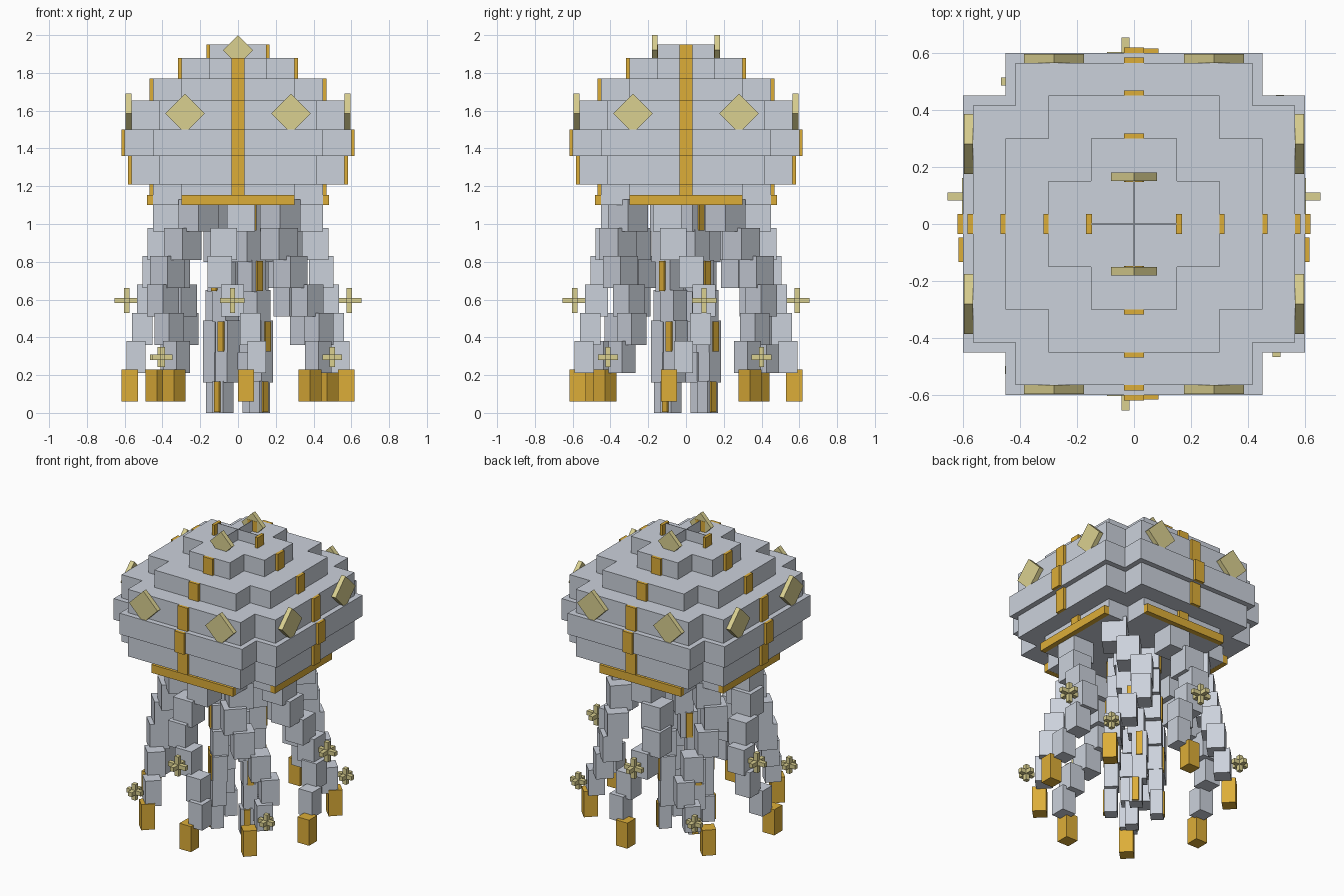
import bpy, bmesh
from math import sin, cos, radians, pi
from mathutils import Matrix, Vector

cube = bpy.data.objects.get("Cube")
if cube:
    bpy.data.objects.remove(cube, do_unlink=True)


def material(name, color):
    m = bpy.data.materials.new(name)
    m.diffuse_color = (*color, 1)
    m.use_nodes = True
    m.node_tree.nodes["Principled BSDF"].inputs["Base Color"].default_value = (*color, 1)
    return m


MATS = [material("pale grey", (0.60, 0.64, 0.71)),
        material("gold", (0.72, 0.42, 0.04)),
        material("pale straw", (0.70, 0.63, 0.28))]
GREY, GOLD, STRAW = range(3)


def box(bm, center, size, mat=GREY, rot=Matrix()):
    """Add one box, rotated about its own centre."""
    m = Matrix.Translation(center) @ rot @ Matrix.Diagonal((*size, 1))
    made = bmesh.ops.create_cube(bm, size=1, matrix=m)
    for f in {f for v in made["verts"] for f in v.link_faces}:
        f.material_index = mat


def finish(bm, name):
    mesh = bpy.data.meshes.new(name)
    bm.to_mesh(mesh)
    bm.free()
    for m in MATS:
        mesh.materials.append(m)
    ob = bpy.data.objects.new(name, mesh)
    bpy.context.collection.objects.link(ob)


def turn(angle):
    return Matrix.Rotation(angle, 4, "Z")


def cross_layer(bm, arm, waist, z0, z1):
    """Extrude a plus-shaped outline."""
    quarter = [(arm, -waist), (arm, waist), (waist, waist)]
    verts = []
    for k in range(4):
        for x, y in quarter:
            verts.append(bm.verts.new(turn(k * pi / 2) @ Vector((x, y, z0))))
    base = bm.faces.new(verts)
    top = bmesh.ops.extrude_face_region(bm, geom=[base])["geom"]
    moved = [v for v in top if isinstance(v, bmesh.types.BMVert)]
    bmesh.ops.translate(bm, vec=(0, 0, z1 - z0), verts=moved)
    bmesh.ops.recalc_face_normals(bm, faces=bm.faces)


# Bell: stepped plus-shaped layers, arm reach and height span
LAYERS = [(0.45, 1.10, 1.21), (0.565, 1.21, 1.36), (0.60, 1.36, 1.50),
          (0.565, 1.50, 1.655), (0.45, 1.655, 1.77), (0.30, 1.77, 1.88)]
bm = bmesh.new()
for arm, z0, z1 in LAYERS:
    cross_layer(bm, arm, arm - 0.15, z0, z1)
finish(bm, "bell")

# Thin crossed fins on the crown
bm = bmesh.new()
for k in range(2):
    box(bm, (0, 0, 1.915), (0.30, 0.003, 0.07), GREY, turn(k * pi / 2))
finish(bm, "crown_fins")

# Gold ribs running up each side, and rim bars below
ribs, rim = bmesh.new(), bmesh.new()
for k in range(4):
    r = turn(k * pi / 2)
    for arm, z0, z1 in LAYERS + [(0.15, 1.88, 1.95)]:
        box(ribs, r @ Vector((arm + 0.008, 0, (z0 + z1) / 2)), (0.02, 0.07, z1 - z0), GOLD, r)
    box(rim, r @ Vector((0.465, 0, 1.127)), (0.035, 0.60, 0.055), GOLD, r)
finish(ribs, "bell_ribs")
finish(rim, "bell_rim")

# Diamond plates: two on each side, and two on the crown
bm = bmesh.new()
diamond = Matrix.Rotation(pi / 4, 4, "X")
for k in range(4):
    r = turn(k * pi / 2)
    for y in (-0.28, 0.28):
        box(bm, r @ Vector((0.58, y, 1.585)), (0.03, 0.148, 0.148), STRAW, r @ diamond)
    if k % 2:
        box(bm, r @ Vector((0.165, 0, 1.92)), (0.03, 0.113, 0.113), STRAW, r @ diamond)
finish(bm, "diamond_plates")


def place(theta, radius, sway, z):
    return turn(theta) @ Vector((radius, sway, z))


# Eight outer tentacles of swaying blocks, with gold tips and star stingers
stars = bmesh.new()
for i in range(8):
    theta = i * pi / 4
    bm = bmesh.new()
    for s in range(7):
        width = 0.15 - 0.01 * s - (0.005 if s == 6 else 0)
        radius = 0.375 + 0.033 * s
        sway = 0.1 * cos(s + theta + radians(171))
        z = 1.045 - 0.15 * s
        box(bm, place(theta, radius, sway, z), (width, width, 0.17),
            GOLD if s == 6 else GREY, turn(theta))
        if s == (5 if i % 2 else 3):
            c = place(theta, radius + width / 2 + 0.055, sway, z)
            reach = 0.105 if i % 2 else 0.13
            for axis in range(3):
                size = [0.028] * 3
                size[axis] = reach
                box(stars, c, size, STRAW)
    finish(bm, f"outer_tentacle_{i + 1}")
finish(stars, "stinger_stars")

# Four inner arms with a gold stripe on every other block
for i in range(4):
    theta = pi / 4 + i * pi / 2
    bm = bmesh.new()
    for s in range(7):
        width = 0.12 - 0.007 * s
        radius = 0.10 + 0.006 * s
        sway = -0.05 * cos(0.7 * s)
        z = 1.045 - 0.16 * s
        box(bm, place(theta, radius, sway, z), (width, width, 0.17), GREY, turn(theta))
        if s % 2 == 0:
            box(bm, place(theta, radius + width / 2 + 0.004, sway, z),
                (0.012, 0.04, 0.16), GOLD, turn(theta))
    finish(bm, f"inner_arm_{i + 1}")
